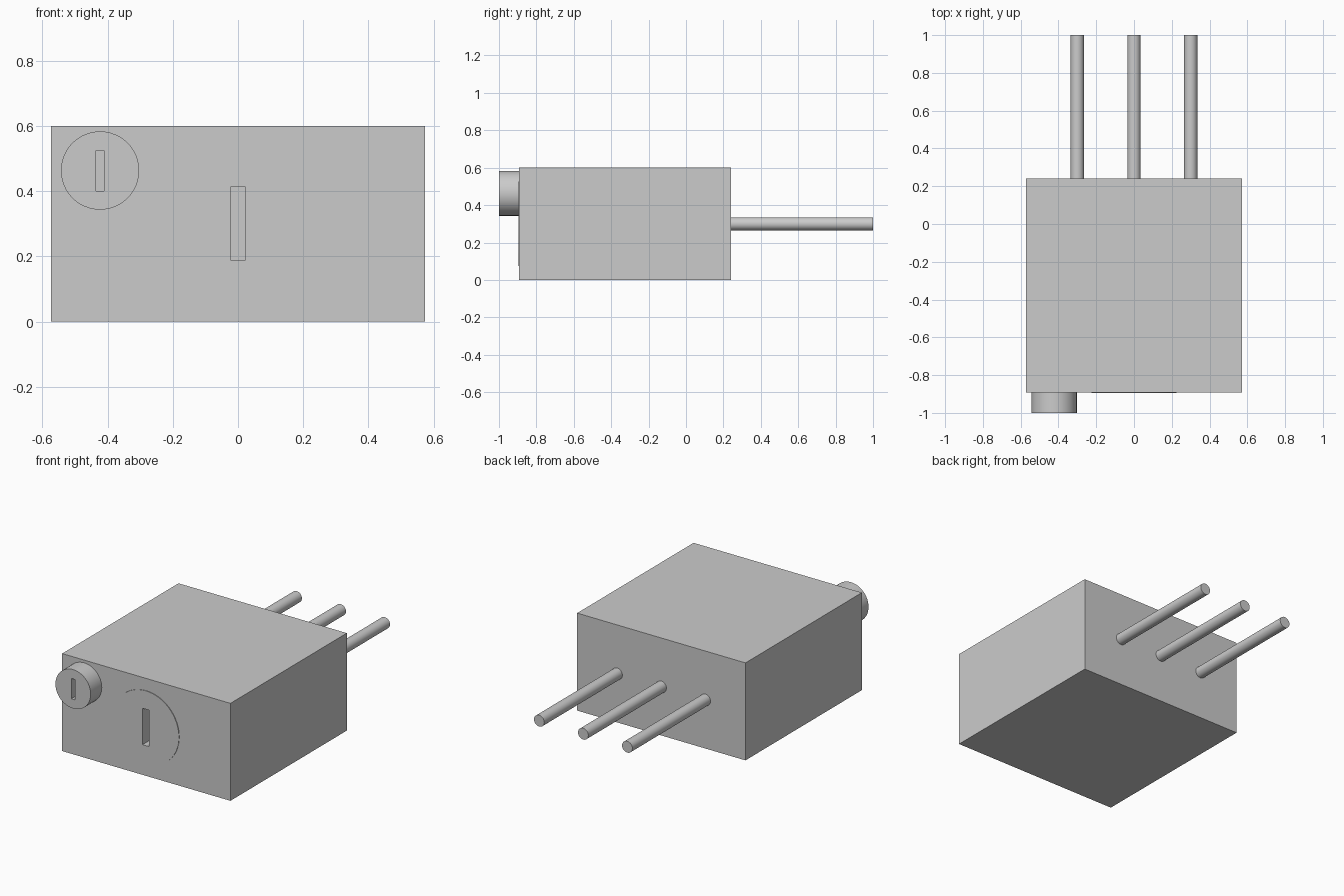
import bpy
import math

if "Cube" in bpy.data.objects:
    bpy.data.objects.remove(bpy.data.objects["Cube"], do_unlink=True)

grey = bpy.data.materials.new("plain grey")
grey.use_nodes = True
COLOUR = (0.6, 0.6, 0.6, 1)
grey.diffuse_color = COLOUR
grey.node_tree.nodes["Principled BSDF"].inputs["Base Color"].default_value = COLOUR


def box(name, low, high):
    """Box between two opposite corners."""
    bpy.ops.mesh.primitive_cube_add(size=1, location=[(a + b) / 2 for a, b in zip(low, high)])
    ob = bpy.context.object
    ob.name = name
    ob.scale = [b - a for a, b in zip(low, high)]
    bpy.ops.object.transform_apply(location=False, rotation=False, scale=True)
    ob.data.materials.append(grey)
    return ob


def rod(name, x, z, radius, y0, y1, sides=48):
    """Cylinder lying along y."""
    bpy.ops.mesh.primitive_cylinder_add(vertices=sides, radius=radius, depth=y1 - y0,
                                        location=(x, (y0 + y1) / 2, z),
                                        rotation=(math.pi / 2, 0, 0))
    ob = bpy.context.object
    ob.name = name
    bpy.ops.object.transform_apply(location=False, rotation=True, scale=False)
    ob.data.materials.append(grey)
    bpy.ops.object.shade_smooth_by_angle(angle=math.radians(30))
    return ob


def cut(target, cutter):
    """Subtract a hidden cutter from a part."""
    mod = target.modifiers.new("slot", "BOOLEAN")
    mod.operation = "DIFFERENCE"
    mod.solver = "EXACT"
    mod.object = cutter
    cutter.hide_render = True
    cutter.hide_viewport = True
    cutter.display_type = "WIRE"


FRONT, BACK = -0.892, 0.24

# Housing with a barely raised round dial, both cut by the dial slot
body = box("housing", (-0.573, FRONT, 0), (0.573, BACK, 0.6))
dial = rod("dial", 0, 0.3, 0.225, FRONT - 0.004, FRONT + 0.05, 64)
dial_slot = box("dial_slot_cutter", (-0.023, FRONT - 0.1, 0.188), (0.023, FRONT + 0.1, 0.412))
cut(body, dial_slot)
cut(dial, dial_slot)

# Adjusting screw in the upper corner
screw = rod("adjusting_screw", -0.423, 0.463, 0.12, -1, FRONT)
screw_slot = box("screw_slot_cutter", (-0.435, -1.1, 0.4), (-0.411, -0.94, 0.525))
cut(screw, screw_slot)

# Three connecting pins at the back
for name, x in (("right_pin", -0.3), ("middle_pin", 0), ("left_pin", 0.3)):
    rod(name, x, 0.3, 0.035, BACK, 1, 32)
